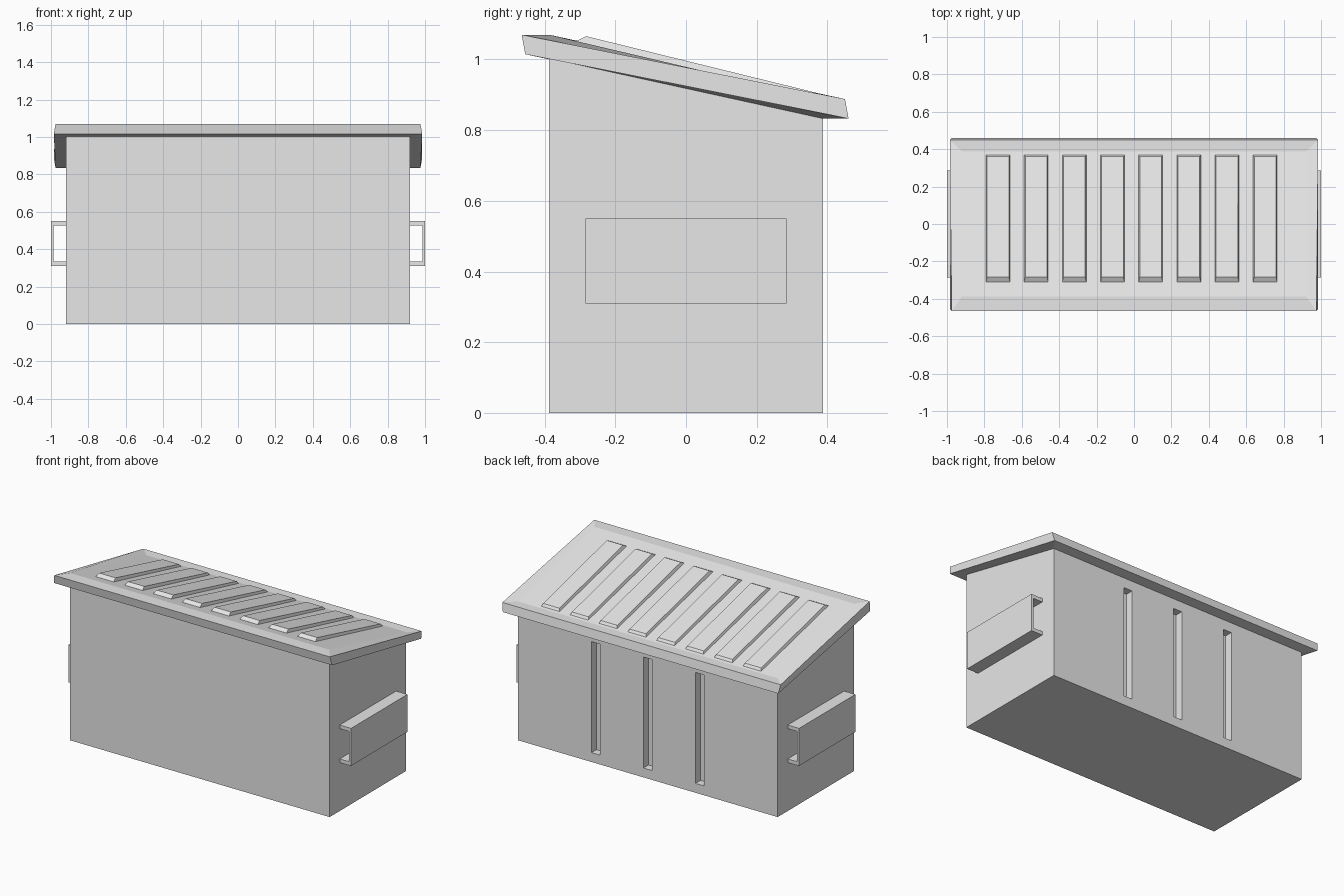
import bpy

if "Cube" in bpy.data.objects:
    bpy.data.objects.remove(bpy.data.objects["Cube"], do_unlink=True)

GREY = (0.8, 0.8, 0.8, 1)
grey = bpy.data.materials.new("plain grey")
grey.use_nodes = True
grey.diffuse_color = GREY
grey.node_tree.nodes["Principled BSDF"].inputs["Base Color"].default_value = GREY


def make(name, verts, faces):
    mesh = bpy.data.meshes.new(name)
    mesh.from_pydata(verts, [], faces)
    mesh.materials.append(grey)
    obj = bpy.data.objects.new(name, mesh)
    bpy.context.collection.objects.link(obj)
    return obj


def loft(name, rings, closed=False):
    """Join four-cornered rings; cap the ends, or close into a loop."""
    verts = [p for ring in rings for p in ring]
    n = len(rings)
    faces = []
    for r in range(n if closed else n - 1):
        a, b = 4 * r, 4 * ((r + 1) % n)
        faces += [(a + i, a + (i + 1) % 4, b + (i + 1) % 4, b + i) for i in range(4)]
    if not closed:
        faces += [(3, 2, 1, 0), tuple(range(4 * n - 4, 4 * n))]
    return make(name, verts, faces)


def ring(hx, y0, z0, y1, z1, cx=0):
    """Rectangle seen from above, with its own height at front and back."""
    return [(cx - hx, y0, z0), (cx + hx, y0, z0), (cx + hx, y1, z1), (cx - hx, y1, z1)]


def box(name, x0, x1, y0, y1, z0, z1):
    cx, hx = (x0 + x1) / 2, abs(x1 - x0) / 2
    return loft(name, [ring(hx, y0, z0, y1, z0, cx), ring(hx, y0, z1, y1, z1, cx)])


# Body with a sloping top
W, D, FRONT, BACK = 0.92, 0.387, 1.003, 0.833
body = loft("bin_body", [ring(W, -D, 0, D, 0), ring(W, -D, FRONT, D, BACK)])

# Three upright grooves cut into the back wall
for i in (-1, 0, 1):
    x = 0.368 * i
    cutter = box("groove_cutter", x - 0.03, x + 0.03, D - 0.05, D + 0.1, 0.06, 0.77)
    cutter.hide_render = True
    mod = body.modifiers.new("groove", 'BOOLEAN')
    mod.object = cutter
    mod.solver = 'EXACT'
    bpy.context.view_layer.objects.active = body
    bpy.ops.object.modifier_apply(modifier=mod.name)
    bpy.data.objects.remove(cutter, do_unlink=True)

# Lid: sloping slab with a flared rim all round
T = 0.055
loft("lid", [
    ring(W, -D, FRONT, D, BACK),
    [(-0.985, -0.455, 1.015), (0.985, -0.455, 1.015), (0.975, 0.46, BACK), (-0.975, 0.46, BACK)],
    [(-0.975, -0.465, 1.07), (0.975, -0.465, 1.07), (0.985, 0.45, 0.888), (-0.985, 0.45, 0.888)],
    ring(W, -D, 1.07, D, BACK + T),
])

# Raised ribs on the lid
for i in range(8):
    x = -0.727 + 0.204 * i
    loft(f"lid_rib_{i + 1}", [
        ring(0.064, -0.31, 1.04, 0.37, 0.88, x),
        ring(0.064, -0.31, 1.052, 0.37, 0.892, x),
        ring(0.058, -0.283, 1.066, 0.36, 0.908, x),
    ])

# Fork pockets: sleeves open at front and back
for side, s in (("left", 1), ("right", -1)):
    outer = [(W, 0.31), (1.0, 0.31), (1.0, 0.55), (W, 0.55)]
    inner = [(W, 0.333), (0.986, 0.333), (0.986, 0.527), (W, 0.527)]
    section = outer + inner[::-1]
    n = len(section)
    verts = [(s * x, y, z) for y in (-0.285, 0.285) for x, z in section]
    faces = [(i, (i + 1) % n, n + (i + 1) % n, n + i) for i in range(n)]
    faces += [tuple(range(n))[::-1], tuple(range(n, 2 * n))]
    if s > 0:
        faces = [f[::-1] for f in faces]
    make(f"{side}_fork_pocket", verts, faces)
